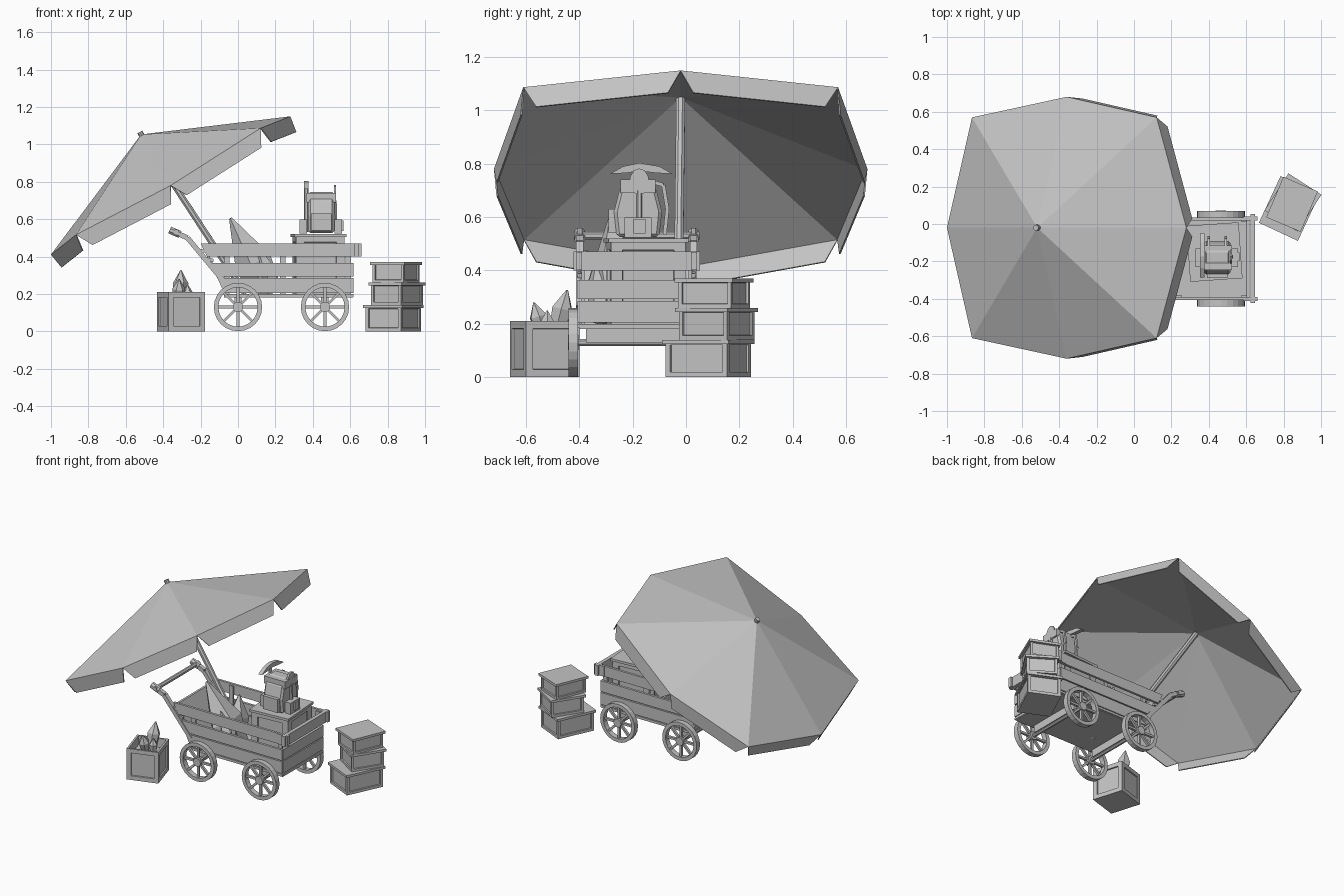
import bpy, bmesh, math
from mathutils import Vector, Matrix

old = bpy.data.objects.get("Cube")
if old:
    bpy.data.objects.remove(old)

grey = bpy.data.materials.new("plain grey")
grey.use_nodes = True
GREY = (0.55, 0.55, 0.55, 1)
grey.diffuse_color = GREY
grey.node_tree.nodes["Principled BSDF"].inputs["Base Color"].default_value = GREY


def finish(name, bm):
    bmesh.ops.recalc_face_normals(bm, faces=bm.faces)
    mesh = bpy.data.meshes.new(name)
    bm.to_mesh(mesh)
    bm.free()
    mesh.materials.append(grey)
    ob = bpy.data.objects.new(name, mesh)
    bpy.context.collection.objects.link(ob)
    return ob


def add_box(bm, size, matrix):
    m = matrix @ Matrix.Diagonal((*size, 1))
    return bmesh.ops.create_cube(bm, size=1, matrix=m)["verts"]


def box(name, size, loc, turn=0):
    bm = bmesh.new()
    add_box(bm, size, Matrix.Translation(loc) @ Matrix.Rotation(math.radians(turn), 4, "Z"))
    return finish(name, bm)


def rod(name, p, q, r, sides=4, r2=None):
    p, q = Vector(p), Vector(q)
    d = q - p
    m = Matrix.Translation((p + q) / 2) @ d.to_track_quat("Z", "Y").to_matrix().to_4x4()
    m = m @ Matrix.Rotation(math.pi / sides, 4, "Z")
    bm = bmesh.new()
    bmesh.ops.create_cone(bm, cap_ends=True, segments=sides, radius1=r,
                          radius2=r if r2 is None else r2, depth=d.length, matrix=m)
    return finish(name, bm)


def prism(name, pts, axis, a, b):
    """Extrude a side profile along x (points y,z) or y (points x,z)."""
    bm = bmesh.new()
    vs = [bm.verts.new((a, u, w) if axis == "x" else (u, a, w)) for u, w in pts]
    face = bm.faces.new(vs)
    new = bmesh.ops.extrude_face_region(bm, geom=[face])["geom"]
    shift = (b - a, 0, 0) if axis == "x" else (0, b - a, 0)
    bmesh.ops.translate(bm, verts=[g for g in new if isinstance(g, bmesh.types.BMVert)], vec=shift)
    return finish(name, bm)


def crystal(name, base, tip, r, sides=6, belly=0.55):
    base, tip = Vector(base), Vector(tip)
    mid = base.lerp(tip, belly)
    rod(name + "_shaft", base, mid, r * 0.7, sides, r)
    rod(name + "_point", mid, tip, r, sides, r * 0.08)


def crate(name, size, loc, turn, lid=True):
    """Box with recessed side panels, and a lid or an open top."""
    w, d, h = size
    m = Matrix.Translation((loc[0], loc[1], loc[2] + h / 2)) @ Matrix.Rotation(math.radians(turn), 4, "Z")
    bm = bmesh.new()
    add_box(bm, size, m)
    bm.normal_update()
    sides = [f for f in bm.faces if abs(f.normal.z) < 0.5]
    top = [f for f in bm.faces if f.normal.z > 0.5]
    bmesh.ops.inset_individual(bm, faces=sides, thickness=h * 0.19)
    bmesh.ops.inset_individual(bm, faces=sides, thickness=0.002, depth=-0.008)
    if lid:
        add_box(bm, (w + 0.02, d + 0.02, 0.016), m @ Matrix.Translation((0, 0, h / 2 - 0.008)))
    else:
        bmesh.ops.inset_individual(bm, faces=top, thickness=0.018)
        bmesh.ops.inset_individual(bm, faces=top, thickness=0.001, depth=-0.06)
    finish(name, bm)


# Tilted canopy: shallow eight-sided tent with a hanging flap on every edge
tilt = Matrix.Translation((-0.36, -0.02, 0.78)) @ Matrix.Rotation(math.radians(-30), 4, "Y")
rim = []
for k in range(8):
    sx, sy = round(math.cos(k * math.pi / 4)), round(math.sin(k * math.pi / 4))
    rim.append(Vector((0.57 * sx, 0.59 * sy, 0.025)) if sx and sy else Vector((0.739 * sx, 0.70 * sy, 0)))
bm = bmesh.new()
apex = bm.verts.new((0, 0, 0.315))
ring = [bm.verts.new(p) for p in rim]
for k in range(8):
    a, b = ring[k], ring[(k + 1) % 8]
    bm.faces.new((apex, a, b))
    along = (b.co - a.co).normalized() * 0.05
    drop = Vector((0, 0, -0.09))
    low = [bm.verts.new(b.co + drop - along), bm.verts.new(a.co + drop + along)]
    bm.faces.new((b, a, low[1], low[0]))
bm.transform(tilt)
canopy = finish("canopy", bm)
thick = canopy.modifiers.new("cloth", "SOLIDIFY")
thick.thickness = 0.006
rod("canopy_knob", tilt @ Vector((0, 0, 0.30)), tilt @ Vector((0, 0, 0.33)), 0.016, 10)
rod("canopy_pole", tilt @ Vector((0, 0, 0.30)), (0.04, -0.03, 0.2), 0.018, 8)

# Cart body: planked sides with a slanted end
CY = -0.185


def slant(z):
    return -0.07 - 0.48 * (z - 0.2)


rows = [(0.185, 0.2), (0.205, 0.285), (0.292, 0.365), (0.40, 0.47)]
for side, tag in ((-1, "front"), (1, "back")):
    y = CY + side * 0.213
    for n, (lo, hi) in enumerate(rows):
        prism(f"{tag}_plank_{n}", [(slant(lo), lo), (0.615, lo), (0.615, hi), (slant(hi), hi)],
              "y", y - 0.008, y + 0.008)
    for x in (-0.06, 0.24, 0.59):
        box(f"{tag}_batten", (0.03, 0.012, 0.26), (x, y - side * 0.012, 0.33))
    # Handle arms with short rungs
    arm = [(-0.36, 0.54), (-0.27, 0.5), (-0.07, 0.26)]
    for p, q in zip(arm, arm[1:]):
        rod(f"{tag}_handle_arm", (p[0], y, p[1]), (q[0], y, q[1]), 0.019)
    rod(f"{tag}_handle_grip", (-0.365, y, 0.542), (-0.31, y, 0.518), 0.021, 8)
    for z in (0.3, 0.345, 0.39, 0.435):
        x = -0.07 - (z - 0.26) * 0.83
        rod(f"{tag}_rung", (x, y, z), (slant(z) + 0.03, y, z - 0.01), 0.011)
rod("handle_crossbar", (-0.33, CY - 0.235, 0.53), (-0.33, CY + 0.235, 0.53), 0.015, 8)
box("cart_floor", (0.69, 0.43, 0.02), (0.27, CY, 0.19))
prism("slanted_end", [(slant(0.19), 0.19), (slant(0.19) + 0.015, 0.19),
                      (slant(0.46) + 0.015, 0.46), (slant(0.46), 0.46)], "y", CY - 0.21, CY + 0.21)
for n, (lo, hi) in enumerate(rows[:3]):
    box(f"end_plank_{n}", (0.016, 0.43, hi - lo), (0.61, CY, (lo + hi) / 2))
box("end_rail", (0.025, 0.475, 0.07), (0.635, CY, 0.435))
for y in (CY - 0.215, CY + 0.215):
    box("rail_bracket", (0.075, 0.022, 0.068), (0.622, y, 0.435))

# Spoked wheels and axles
for x in (0, 0.465):
    rod("axle", (x, CY - 0.24, 0.13), (x, CY + 0.24, 0.13), 0.014, 8)
    box("axle_block", (0.04, 0.38, 0.06), (x, CY, 0.16))
    for side in (-1, 1):
        bm = bmesh.new()
        vs = [bm.verts.new((r, 0, w)) for r, w in ((0.105, -0.018), (0.129, -0.018), (0.129, 0.018), (0.105, 0.018))]
        edges = [bm.edges.new((vs[i], vs[(i + 1) % 4])) for i in range(4)]
        bmesh.ops.spin(bm, geom=vs + edges, cent=(0, 0, 0), axis=(0, 0, 1), angle=math.tau, steps=24)
        bmesh.ops.remove_doubles(bm, verts=bm.verts, dist=0.0005)
        for k in range(4):
            add_box(bm, (0.22, 0.014, 0.016), Matrix.Rotation(k * math.pi / 4, 4, "Z"))
        bmesh.ops.create_cone(bm, cap_ends=True, segments=12, radius1=0.028, radius2=0.028, depth=0.04)
        bm.transform(Matrix.Translation((x, CY + side * 0.237, 0.13)) @ Matrix.Rotation(math.pi / 2, 4, "X"))
        finish("wheel", bm)

# Cargo in the cart
crystal("large_crystal", (0.17, -0.25, 0.21), (-0.04, -0.28, 0.605), 0.11, 5, 0.4)
crystal("leaning_crystal", (0.1, -0.16, 0.21), (0.08, -0.1, 0.48), 0.07, 5, 0.5)
crystal("side_crystal", (0.2, -0.32, 0.21), (0.1, -0.33, 0.46), 0.05, 5, 0.5)
crate("cargo_crate", (0.26, 0.28, 0.32), (0.43, -0.15, 0.2), 4)

# Backpack with pockets
pack = prism("backpack", [(-0.26, 0.525), (-0.27, 0.62), (-0.25, 0.70), (-0.215, 0.745), (-0.14, 0.745),
                          (-0.11, 0.70), (-0.09, 0.62), (-0.1, 0.525)], "x", 0.375, 0.515)
bev = pack.modifiers.new("soft", "BEVEL")
bev.width, bev.segments = 0.012, 1
box("backpack_flap", (0.16, 0.13, 0.05), (0.445, -0.18, 0.715))
for x in (0.35, 0.535):
    box("side_pouch", (0.04, 0.1, 0.075), (x, -0.18, 0.56))
box("front_pocket", (0.11, 0.03, 0.09), (0.445, -0.275, 0.585))
for x in (0.4, 0.49):
    strap = [(-0.12, 0.73), (-0.085, 0.72), (-0.07, 0.63), (-0.08, 0.535)]
    for p, q in zip(strap, strap[1:]):
        rod("shoulder_strap", (x, *p), (x, *q), 0.01)

# Pickaxe: handle and curved head
rod("pickaxe_handle", (0.365, -0.175, 0.53), (0.365, -0.175, 0.8), 0.011, 6)
arc = [(-0.285, 0.762), (-0.235, 0.79), (-0.175, 0.803), (-0.1, 0.79), (-0.05, 0.762)]
prism("pickaxe_head", arc + [(-0.11, 0.765), (-0.175, 0.773), (-0.225, 0.765)], "x", 0.352, 0.378)

# Upturned shovel
prism("shovel_blade", [(-0.21, 0.7), (-0.21, 0.75), (-0.195, 0.775), (-0.175, 0.782), (-0.155, 0.775),
                       (-0.14, 0.75), (-0.14, 0.7), (-0.165, 0.685), (-0.185, 0.685)], "x", 0.512, 0.524)
rod("shovel_handle", (0.522, -0.175, 0.54), (0.518, -0.175, 0.7), 0.011, 6)
box("shovel_grip", (0.02, 0.045, 0.055), (0.555, -0.175, 0.565))

# Stack of lidded crates
crate("bottom_crate", (0.21, 0.255, 0.14), (0.83, 0.083, 0), -25)
crate("middle_crate", (0.19, 0.215, 0.12), (0.85, 0.115, 0.14), -33)
crate("top_crate", (0.18, 0.215, 0.11), (0.845, 0.105, 0.26), -23)

# Open crate of crystals
crate("open_crate", (0.205, 0.21, 0.21), (-0.305, -0.53, 0), 17, lid=False)
crystal("tall_crystal", (-0.31, -0.49, 0.15), (-0.305, -0.445, 0.327), 0.042, 6, 0.6)
crystal("short_crystal", (-0.32, -0.53, 0.15), (-0.315, -0.57, 0.28), 0.035, 6, 0.6)
crystal("small_crystal", (-0.27, -0.52, 0.15), (-0.27, -0.52, 0.25), 0.028, 6, 0.6)
